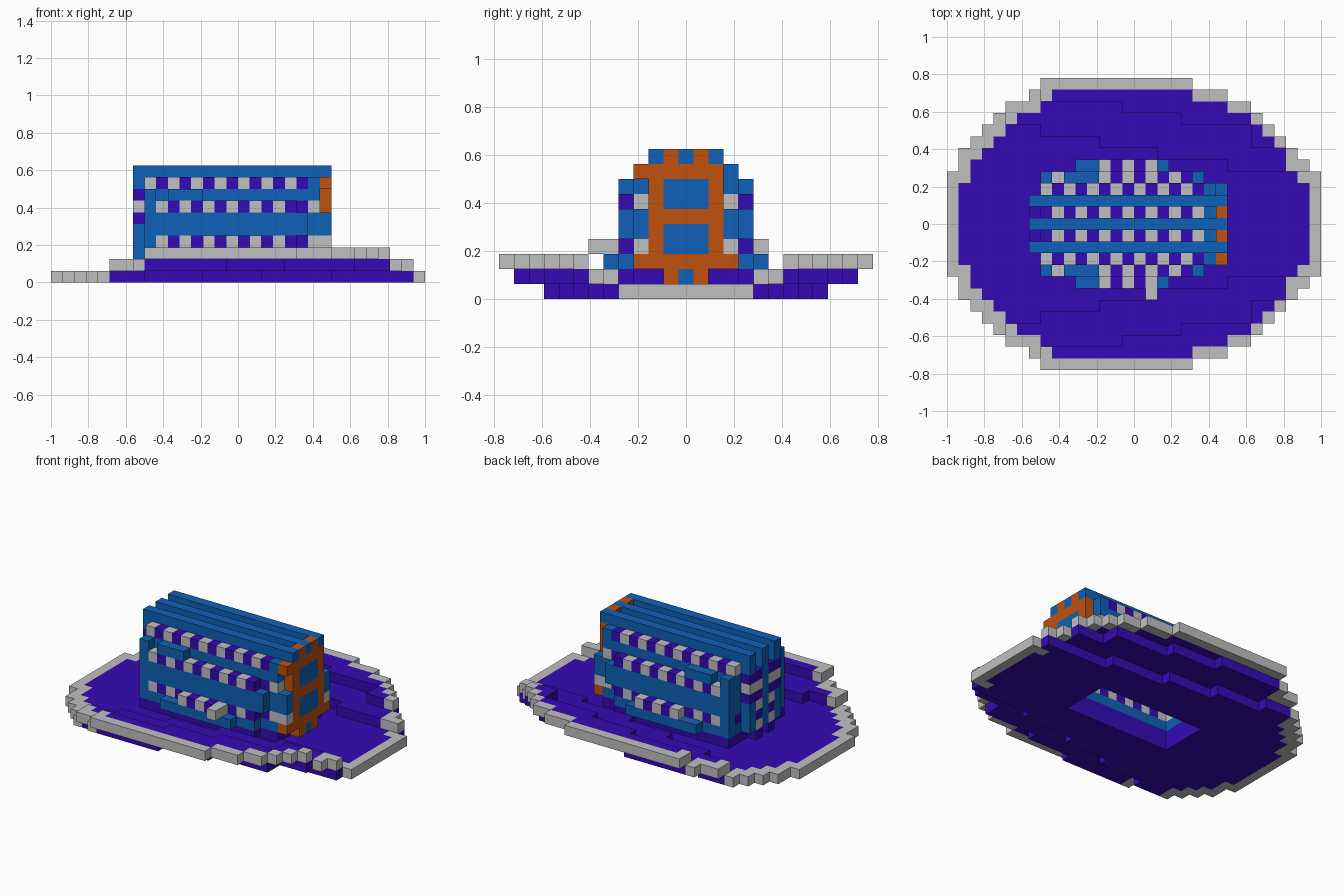
import bpy

old = bpy.data.objects.get("Cube")
if old:
    bpy.data.objects.remove(old, do_unlink=True)

U = 0.0625  # block size
COLORS = {
    "purple": (0.036, 0.003, 0.46),
    "grey": (0.53, 0.53, 0.53),
    "blue": (0.0045, 0.12, 0.48),
    "orange": (0.54, 0.082, 0.004),
}
MATS = {}
for name, rgb in COLORS.items():
    m = bpy.data.materials.new(name)
    m.use_nodes = True
    m.diffuse_color = (*rgb, 1)
    bsdf = m.node_tree.nodes["Principled BSDF"]
    bsdf.inputs["Base Color"].default_value = (*rgb, 1)
    bsdf.inputs["Roughness"].default_value = 0.8
    MATS[name] = m

blocks = {}  # (i, j, k) -> (part, colour); j is symmetric about zero


def put(part, i, j, k, color):
    blocks[(i, j, k)] = (part, color)


def fill(part, i0, i1, js, k0, k1, color):
    """Fill a box of blocks; color is a name or a rule of (i, j, k)."""
    for i in range(i0, i1 + 1):
        for j in js:
            for k in range(k0, k1 + 1):
                put(part, i, j, k, color(i, j, k) if callable(color) else color)


def span(h):
    return range(-h, h + 1)


def checker(i, j, k):
    even = abs(j) == 3
    return "grey" if (i % 2 == 0) == even else "purple"


def rear_checker(i, j, k):
    return "grey" if (j + k) % 2 else "purple"


# Brim: oval plan, curling upwards in steps towards both sides
half = ([4, 6, 7, 8, 9, 10, 10, 11] + [12] * 13 + [11] * 3 + [10] * 2
        + [9, 8, 7, 6, 5, 4])


def inside(i, j):
    return 0 <= i < 32 and abs(j) <= half[i]


def step(i, table, last):
    for limit, value in table:
        if i < limit:
            return value
    return last


for i in range(32):
    low = step(i, [(5, 99), (8, 8), (13, 7), (18, 6), (24, 5)], 4)
    mid = step(i, [(8, 99), (15, 10), (20, 9), (26, 8), (29, 6)], 99)
    for j in span(half[i]):
        a = abs(j)
        k = 0 if a <= low else 1 if a <= mid else 2
        near = [(i - 1, j), (i + 1, j), (i, j - 1), (i, j + 1)]
        if i < 16 or i > 28:
            near += [(i + p, j + q) for p in (-1, 1) for q in (-1, 1)]
        edge = not all(inside(*n) for n in near)
        put("rim" if edge else "brim", i, j, k, "grey" if edge else "purple")
        # overlapping block under each step
        if a == low + 1 or a == mid + 1:
            put("brim", i, j, k - 1, "purple")

# Crown walls, layer by layer
fill("crown", 8, 20, span(4), 1, 1, "purple")
fill("crown", 21, 22, span(3), 1, 1, "purple")
fill("crown", 8, 20, span(4), 2, 2, "blue")
fill("crown", 21, 23, span(3), 2, 2, "blue")
fill("crown", 11, 18, (-5, 5), 2, 2, "blue")
fill("crown", 8, 20, span(4), 3, 3, checker)
fill("crown", 21, 23, span(3), 3, 3, checker)
fill("crown", 22, 23, (-3, 3), 3, 3, "grey")
fill("crown", 13, 17, (-5, 5), 3, 3, checker)
put("crown", 17, -6, 3, "grey")
fill("crown", 8, 21, span(4), 4, 5, "blue")
fill("crown", 22, 23, span(3), 4, 5, "blue")
fill("crown", 9, 20, span(4), 6, 6, checker)
fill("crown", 21, 22, span(3), 6, 6, checker)
fill("crown", 8, 22, span(3), 7, 7, "blue")
fill("crown", 10, 12, (-4, 4), 7, 7, "blue")
fill("crown", 8, 21, span(3), 8, 8, checker)
fill("crown", 22, 22, span(3), 8, 8, "blue")

# Rear wall: checkered face with blue corner posts
fill("rear_wall", 8, 8, span(3), 3, 7, rear_checker)
fill("rear_wall", 8, 8, (-4, 4), 2, 7, "blue")
fill("rear_wall", 8, 8, (-3, 3), 4, 7, "blue")
fill("rear_wall", 7, 7, (-1, 1), 1, 7, rear_checker)
fill("rear_wall", 7, 7, (-2, 2), 2, 4, "blue")
fill("rear_wall", 7, 7, (-2, 2), 5, 7,
     lambda i, j, k: "grey" if k == 6 else "purple")
fill("rear_wall", 7, 7, (0,), 2, 8, "blue")

# Three roof rails
for j in (-2, 0, 2):
    fill("roof_rails", 7, 22, (j,), 9, 9, "blue")
fill("roof_rails", 7, 7, (-2, 2), 8, 8, "blue")
fill("roof_rails", 23, 23, (-2, 0, 2), 9, 9, "blue")

# Front end frame with two blue panels
fill("end_frame", 23, 23, span(2), 2, 8, "orange")
fill("end_frame", 23, 23, (-3, 3), 2, 2, "orange")
fill("end_frame", 23, 23, (-3,), 8, 8, "orange")
fill("end_frame", 23, 23, (-1, 1), 9, 9, "orange")
fill("end_frame", 23, 23, (-2, 2), 9, 9, "orange")
fill("end_frame", 23, 23, (-2, 0, 2), 9, 9, "blue")
fill("end_frame", 23, 23, (-1, 1), 1, 1, "orange")
fill("end_frame", 23, 23, (0,), 1, 1, "blue")
for k in (3, 6):
    fill("end_panels", 23, 23, span(1), k, k + 1, "blue")

# Hollow inside, open at the bottom
for i in range(10, 22):
    for j in span(2):
        for k in range(0, 8):
            blocks.pop((i, j, k), None)

# Outer faces of a block: direction and its four corners
SIDES = [
    ((1, 0, 0), [(1, 0, 0), (1, 1, 0), (1, 1, 1), (1, 0, 1)]),
    ((-1, 0, 0), [(0, 0, 0), (0, 0, 1), (0, 1, 1), (0, 1, 0)]),
    ((0, 1, 0), [(0, 1, 0), (0, 1, 1), (1, 1, 1), (1, 1, 0)]),
    ((0, -1, 0), [(0, 0, 0), (1, 0, 0), (1, 0, 1), (0, 0, 1)]),
    ((0, 0, 1), [(0, 0, 1), (1, 0, 1), (1, 1, 1), (0, 1, 1)]),
    ((0, 0, -1), [(0, 0, 0), (0, 1, 0), (1, 1, 0), (1, 0, 0)]),
]


def build(part):
    verts, faces, tints = {}, [], []
    names = sorted({c for p, c in blocks.values() if p == part})
    for (i, j, k), (p, color) in blocks.items():
        if p != part:
            continue
        for (dx, dy, dz), corners in SIDES:
            if (i + dx, j + dy, k + dz) in blocks:
                continue
            faces.append([verts.setdefault((i + x, j + y, k + z), len(verts))
                          for x, y, z in corners])
            tints.append(names.index(color))
    mesh = bpy.data.meshes.new(part)
    mesh.from_pydata([((x - 16) * U, (y - 0.5) * U, z * U) for x, y, z in verts],
                     [], faces)
    for n in names:
        mesh.materials.append(MATS[n])
    for poly, t in zip(mesh.polygons, tints):
        poly.material_index = t
    mesh.update()
    bpy.context.collection.objects.link(bpy.data.objects.new(part, mesh))


for part in sorted({p for p, c in blocks.values()}):
    build(part)
